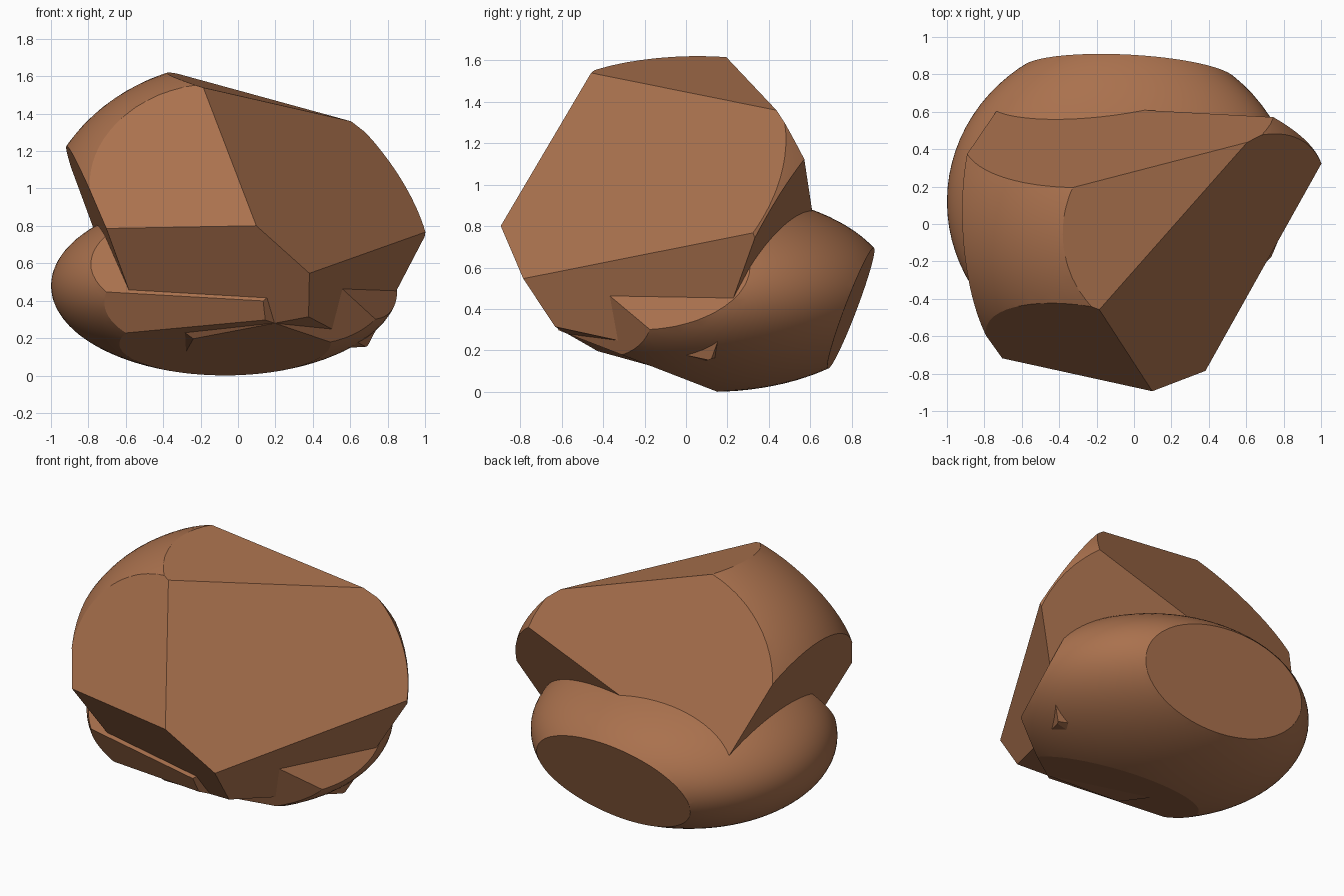
import bpy, bmesh
from mathutils import Vector, Matrix
from math import radians

if "Cube" in bpy.data.objects:
    bpy.data.objects.remove(bpy.data.objects["Cube"])

# Brown stone material
stone = bpy.data.materials.new("brown_stone")
stone.diffuse_color = (0.40, 0.165, 0.075, 1)
stone.use_nodes = True
stone.node_tree.nodes["Principled BSDF"].inputs["Base Color"].default_value = stone.diffuse_color


def make_rock(name, center, radii, cuts):
    """Ellipsoid chipped by flat planes, each given as (outward normal, offset)."""
    bm = bmesh.new()
    mat = Matrix.Translation(center) @ Matrix.Diagonal((*radii, 1))
    bmesh.ops.create_icosphere(bm, subdivisions=5, radius=1, matrix=mat)
    for normal, offset in cuts:
        n = Vector(normal)
        offset /= n.length
        n.normalize()
        res = bmesh.ops.bisect_plane(
            bm, geom=bm.verts[:] + bm.edges[:] + bm.faces[:], dist=1e-5,
            plane_co=n * offset, plane_no=n, clear_outer=True)
        rim = [e for e in res["geom_cut"] if isinstance(e, bmesh.types.BMEdge)]
        bmesh.ops.holes_fill(bm, edges=[e for e in rim if e.is_boundary], sides=0)
    bmesh.ops.remove_doubles(bm, verts=bm.verts[:], dist=1e-4)
    bmesh.ops.recalc_face_normals(bm, faces=bm.faces[:])
    mesh = bpy.data.meshes.new(name)
    bm.to_mesh(mesh)
    bm.free()
    obj = bpy.data.objects.new(name, mesh)
    bpy.context.collection.objects.link(obj)
    mesh.materials.append(stone)
    bpy.ops.object.select_all(action='DESELECT')
    obj.select_set(True)
    bpy.context.view_layer.objects.active = obj
    bpy.ops.object.shade_smooth_by_angle(angle=radians(20))
    return obj


# Upper boulder: strongly faceted
make_rock("upper_boulder", (0, 0, 0.76), (1.065, 0.96, 0.92), [
    ((0.68, -0.49, 0.55), 0.945),     # large right face
    ((-0.20, -0.875, 0.44), 1.115),   # front face
    ((0.288, -0.053, 1), 1.51),       # sloping top
    ((-0.11, 0.89, 0.44), 0.92),      # back face
    ((0.20, 0.88, -0.42), 0.18),      # back underside
    ((-0.93, -0.05, -0.37), 0.40),    # left underside
    ((-0.17, -0.82, -0.54), 0.284),   # front underside
    ((0.856, -0.42, -0.296), 0.495),  # right underside
    ((0.10, -0.25, -0.96), -0.106),   # bottom
    ((-0.5, -0.3, -0.8), 0.09),       # lower left corner
    ((0, 0.3, -0.95), -0.114),        # bottom, rear half
])

# Lower boulder: flattened and rounder, with a few chips
make_rock("lower_boulder", (-0.07, 0.12, 0.48), (0.93, 0.88, 0.48), [
    ((0.05, 0.935, -0.353), 0.60),    # back chip
    ((0.82, -0.39, 0.43), 0.80),      # right chip
    ((-0.1, -0.8, 0.6), 0.755),       # front upper chip
    ((-0.17, -0.87, -0.42), 0.385),   # front lower chip
    ((0, -0.36, -0.93), -0.055),      # bottom front chip
    ((0.6, -0.8, -0.3), 0.49),        # front right chip
])
